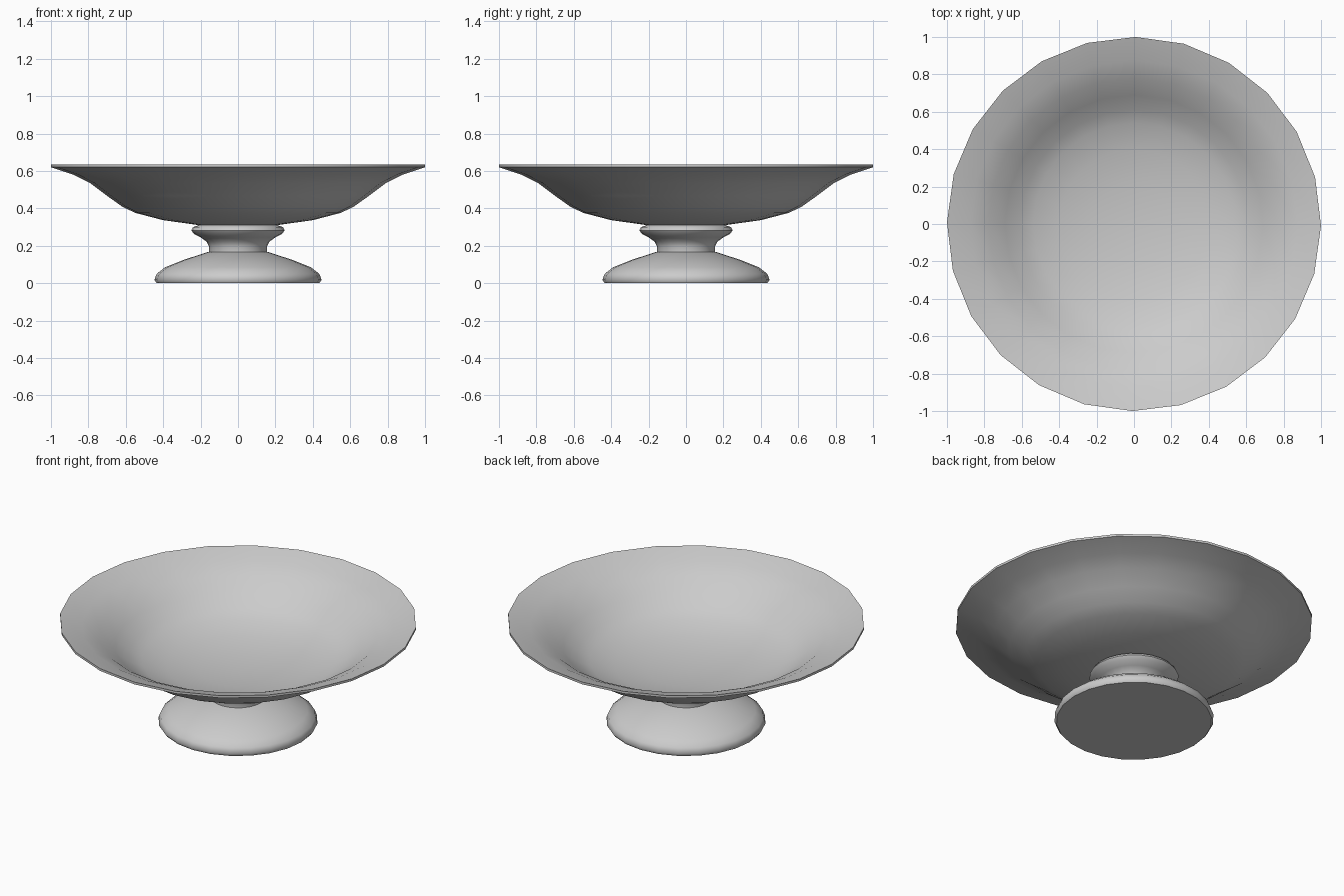
import bpy, bmesh, math

default = bpy.data.objects.get("Cube")
if default:
    bpy.data.objects.remove(default, do_unlink=True)

SIDES = 24
TURN = math.radians(-0.5)

# Single plain grey material
grey = bpy.data.materials.new("plain grey")
grey.use_nodes = True
GREY = (0.6, 0.6, 0.6, 1)
grey.diffuse_color = GREY
grey.node_tree.nodes["Principled BSDF"].inputs["Base Color"].default_value = GREY


def lathe(name, profile, sharp_angle):
    """Revolve an (r, z) profile about z; points at r = 0 become poles."""
    bm = bmesh.new()
    rings = []
    for r, z in profile:
        if r == 0:
            rings.append([bm.verts.new((0, 0, z))] * SIDES)
        else:
            angles = [TURN + math.tau * i / SIDES for i in range(SIDES)]
            rings.append([bm.verts.new((r * math.cos(a), r * math.sin(a), z)) for a in angles])
    for low, high in zip(rings, rings[1:]):
        for i in range(SIDES):
            j = (i + 1) % SIDES
            corners = dict.fromkeys((low[i], low[j], high[j], high[i]))
            bm.faces.new(list(corners))
    bmesh.ops.recalc_face_normals(bm, faces=bm.faces)
    mesh = bpy.data.meshes.new(name)
    bm.to_mesh(mesh)
    bm.free()
    mesh.materials.append(grey)
    obj = bpy.data.objects.new(name, mesh)
    bpy.context.collection.objects.link(obj)
    bpy.ops.object.select_all(action='DESELECT')
    obj.select_set(True)
    bpy.context.view_layer.objects.active = obj
    bpy.ops.object.shade_smooth_by_angle(angle=math.radians(sharp_angle))
    return obj


# Bowl: outer wall from the centre up to the rim, then back down inside
outer = [(0, 0.30), (0.22, 0.312), (0.40, 0.337), (0.55, 0.376), (0.62, 0.41),
         (0.70, 0.467), (0.79, 0.535), (0.88, 0.58), (1.0, 0.62)]
inner = [(1.0, 0.634), (0.875, 0.595), (0.78, 0.55), (0.69, 0.483), (0.61, 0.426),
         (0.54, 0.392), (0.40, 0.353), (0.22, 0.328), (0, 0.317)]
lathe("bowl", outer + inner, 40)

# Foot: flat underside and domed base
lathe("foot", [(0, 0), (0.435, 0), (0.447, 0.018), (0.435, 0.05), (0.39, 0.085),
               (0.29, 0.125), (0.16, 0.167), (0, 0.167)], 55)

# Stem: narrow neck flaring into a rounded collar beneath the bowl
lathe("stem", [(0, 0.16), (0.155, 0.16), (0.155, 0.195), (0.168, 0.222), (0.20, 0.245),
               (0.236, 0.264), (0.25, 0.283), (0.24, 0.30), (0.21, 0.311), (0, 0.311)], 50)
